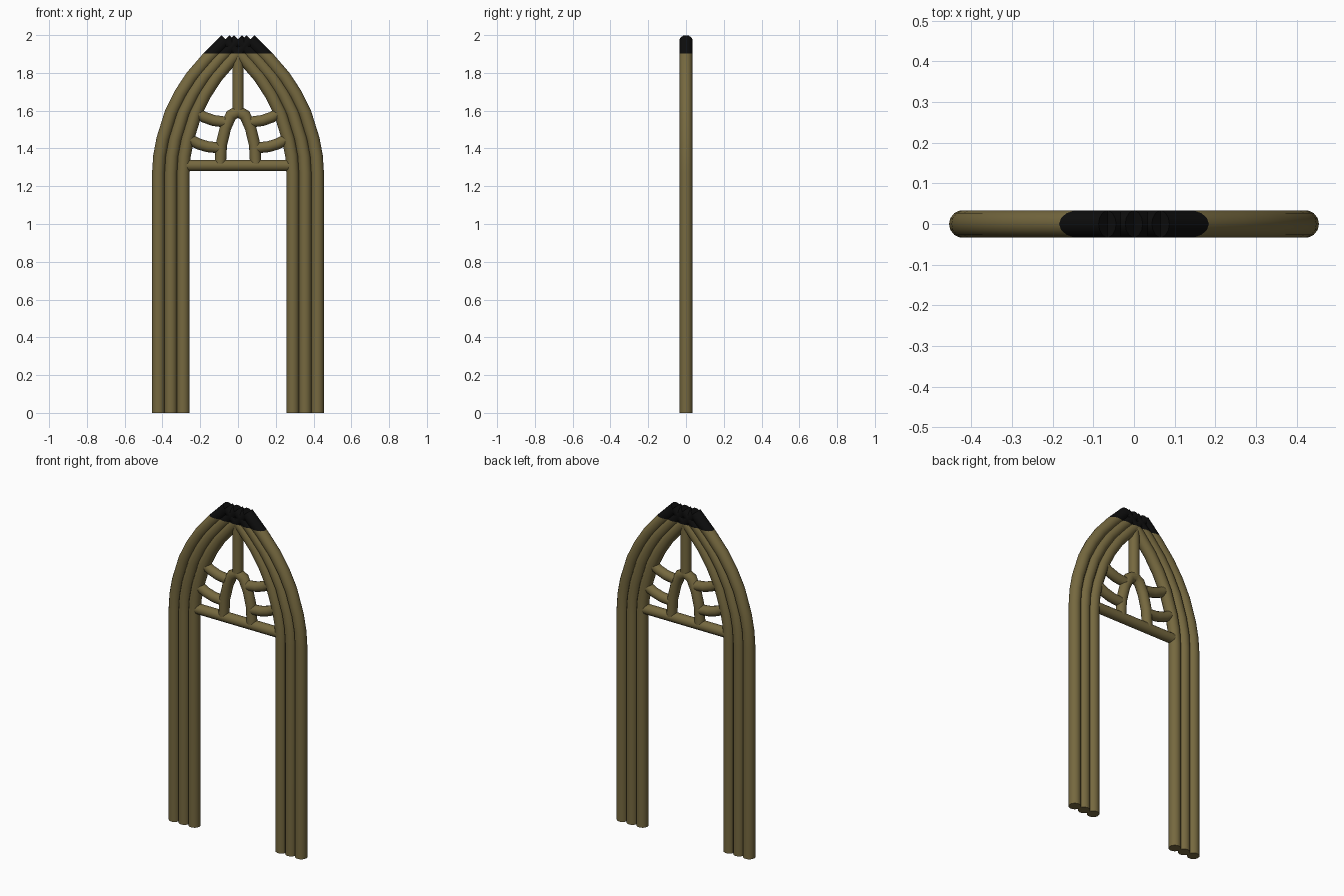
import bpy, bmesh, math
from mathutils import Vector

if "Cube" in bpy.data.objects:
    bpy.data.objects.remove(bpy.data.objects["Cube"])


def material(name, rgb):
    m = bpy.data.materials.new(name)
    m.diffuse_color = (*rgb, 1)
    m.use_nodes = True
    m.node_tree.nodes["Principled BSDF"].inputs["Base Color"].default_value = m.diffuse_color
    return m


OLIVE = material("olive_wood", (0.18, 0.14, 0.05))
BLACK = material("black_tip", (0.004, 0.004, 0.004))
TIP_Z = 1.902


def rod(name, path, radius, sides=14, tip=False):
    """Round rod swept along an (x, z) path, with mitred bends and flat ends."""
    pts = [Vector((x, 0, z)) for x, z in path]
    bm = bmesh.new()
    rings = []
    for i, p in enumerate(pts):
        a = (p - pts[i - 1]).normalized() if i else None
        b = (pts[i + 1] - p).normalized() if i < len(pts) - 1 else None
        t = ((a or b) + (b or a)).normalized()
        side = Vector((t.z, 0, -t.x))
        stretch = 1 / max(0.5, t.dot(a or b))
        rings.append([bm.verts.new(p + side * (radius * stretch * math.cos(k * math.tau / sides))
                                   + Vector((0, radius * math.sin(k * math.tau / sides), 0)))
                      for k in range(sides)])
    for r, s in zip(rings, rings[1:]):
        for k in range(sides):
            n = (k + 1) % sides
            bm.faces.new((r[k], r[n], s[n], s[k]))
    bm.faces.new(rings[0])
    bm.faces.new(rings[-1])
    # cut a level line so the dark tip has a straight lower edge
    if tip:
        bmesh.ops.bisect_plane(bm, geom=bm.verts[:] + bm.edges[:] + bm.faces[:],
                               plane_co=(0, 0, TIP_Z), plane_no=(0, 0, 1))
    bmesh.ops.recalc_face_normals(bm, faces=bm.faces[:])
    for f in bm.faces:
        f.material_index = int(tip and f.calc_center_median().z > TIP_Z)
    mesh = bpy.data.meshes.new(name)
    bm.to_mesh(mesh)
    bm.free()
    mesh.materials.append(OLIVE)
    mesh.materials.append(BLACK)
    ob = bpy.data.objects.new(name, mesh)
    bpy.context.collection.objects.link(ob)
    bpy.ops.object.select_all(action='DESELECT')
    ob.select_set(True)
    bpy.context.view_layer.objects.active = ob
    bpy.ops.object.shade_smooth_by_angle(angle=math.radians(40))
    return ob


# Three bent poles on each side, crossing at the dark peak
POLE = [(-0.421, 0), (-0.421, 1.27), (-0.415, 1.36), (-0.398, 1.45), (-0.354, 1.59),
        (-0.304, 1.69), (-0.245, 1.78), (-0.163, 1.875), (-0.063, 1.975)]
# Side twigs linking the small arch to the poles
UPPER_TWIG = [(-0.22, 1.59), (-0.18, 1.566), (-0.13, 1.548), (-0.07, 1.54)]
LOWER_TWIG = [(-0.26, 1.45), (-0.21, 1.424), (-0.16, 1.409), (-0.09, 1.402)]

for label, s in (("left", 1), ("right", -1)):
    for i in range(3):
        rod(f"{label}_pole_{i + 1}", [(s * (x + 0.0655 * i), z) for x, z in POLE], 0.034, tip=True)
    rod(f"{label}_upper_twig", [(s * x, z) for x, z in UPPER_TWIG], 0.029)
    rod(f"{label}_lower_twig", [(s * x, z) for x, z in LOWER_TWIG], 0.029)

# Crossbar, small inner arch and upright under the peak
rod("crossbar", [(-0.28, 1.31), (0.28, 1.31)], 0.03)
HALF = [(-0.094, 1.31), (-0.088, 1.42), (-0.066, 1.51), (-0.037, 1.575)]
rod("inner_arch", HALF + [(0, 1.597)] + [(-x, z) for x, z in reversed(HALF)], 0.03)
rod("upright", [(0, 1.59), (0, 1.92)], 0.03, tip=True)
